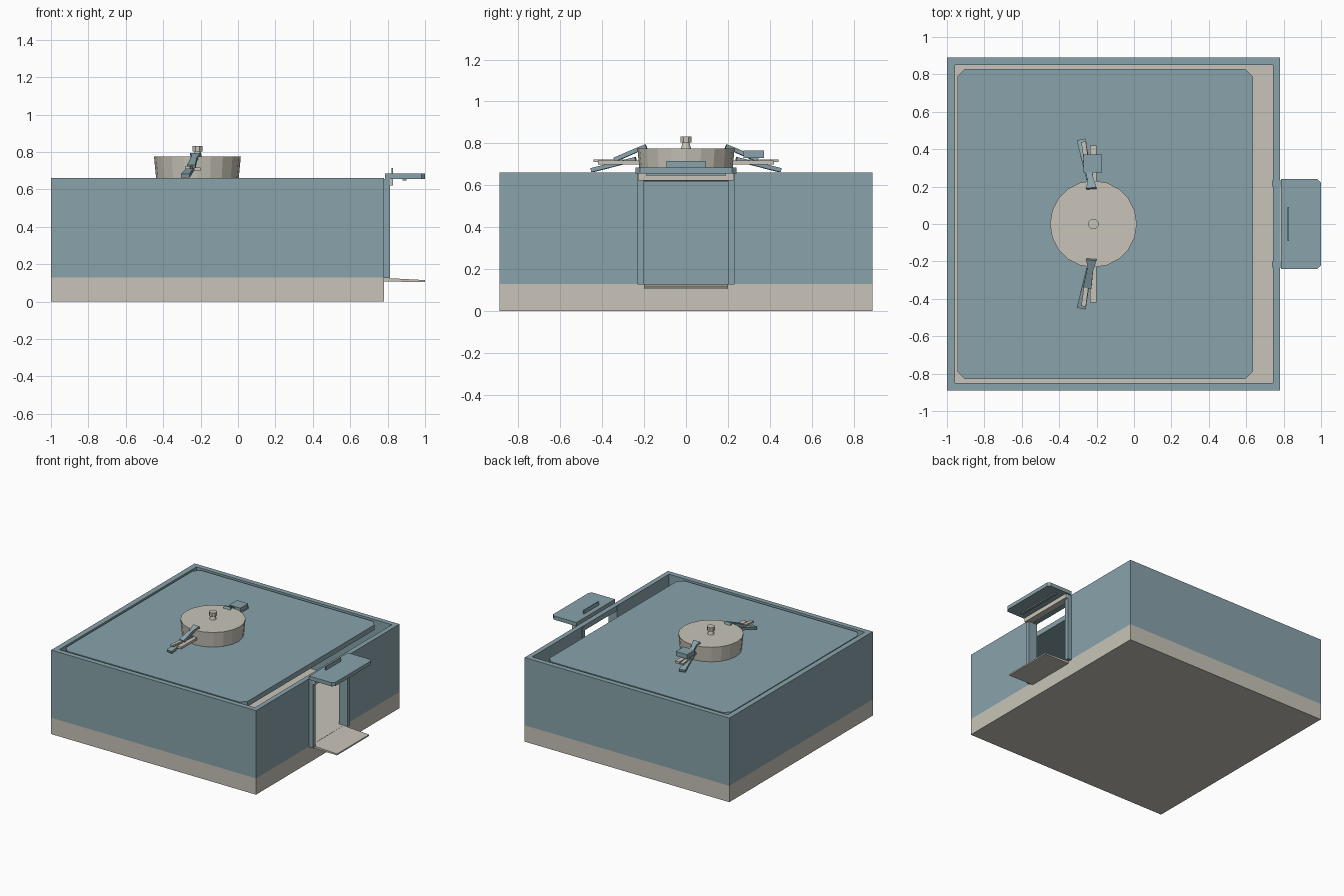
import bpy, bmesh
from math import pi
from mathutils import Vector

old = bpy.data.objects.get("Cube")
if old:
    bpy.data.objects.remove(old, do_unlink=True)


def material(name, rgb):
    m = bpy.data.materials.new(name)
    m.use_nodes = True
    m.diffuse_color = (*rgb, 1)
    m.node_tree.nodes["Principled BSDF"].inputs["Base Color"].default_value = (*rgb, 1)
    return m


BLUE = material("grey blue", (0.25, 0.37, 0.41))
BEIGE = material("warm beige", (0.58, 0.55, 0.48))


def finish(name, bm, mat):
    bmesh.ops.recalc_face_normals(bm, faces=bm.faces)
    me = bpy.data.meshes.new(name)
    bm.to_mesh(me)
    bm.free()
    ob = bpy.data.objects.new(name, me)
    bpy.context.scene.collection.objects.link(ob)
    if mat:
        me.materials.append(mat)
    return ob


def box(name, x, y, z, mat):
    """Box from three (low, high) ranges."""
    bm = bmesh.new()
    bmesh.ops.create_cube(bm, size=1)
    for v in bm.verts:
        for i, (lo, hi) in enumerate((x, y, z)):
            v.co[i] = lo if v.co[i] < 0 else hi
    return finish(name, bm, mat)


def prism(name, points, direction, mat):
    """Extrude a flat outline along a direction."""
    bm = bmesh.new()
    face = bm.faces.new([bm.verts.new(p) for p in points])
    new = bmesh.ops.extrude_face_region(bm, geom=[face])["geom"]
    verts = [g for g in new if isinstance(g, bmesh.types.BMVert)]
    bmesh.ops.translate(bm, verts=verts, vec=direction)
    return finish(name, bm, mat)


def cone(name, x, z0, z1, r0, r1, sides, mat, turn=0):
    bm = bmesh.new()
    bmesh.ops.create_cone(bm, cap_ends=True, segments=sides,
                          radius1=r0, radius2=r1, depth=z1 - z0)
    ob = finish(name, bm, mat)
    ob.location = (x, 0, (z0 + z1) / 2)
    ob.rotation_euler.z = turn
    return ob


def bar(name, start, end, w0, w1, thick, mat):
    """Straight tapering bar between two points."""
    a, b = Vector(start), Vector(end)
    along = (b - a).normalized()
    side = along.cross(Vector((0, 0, 1))).normalized()
    up = side.cross(along) * thick
    pts = [a + side * w0 / 2, a - side * w0 / 2, b - side * w1 / 2, b + side * w1 / 2]
    return prism(name, [p - up / 2 for p in pts], up, mat)


def cut(target, cutter):
    cutter.hide_render = True
    mod = target.modifiers.new("cut", "BOOLEAN")
    mod.object = cutter
    mod.operation = "DIFFERENCE"
    mod.solver = "EXACT"
    bpy.context.view_layer.objects.active = target
    bpy.ops.object.modifier_apply(modifier=mod.name)
    bpy.data.objects.remove(cutter, do_unlink=True)


# Tub: solid base with a hollow wall ring and a doorway in one side
box("base", (-1, 0.78), (-0.89, 0.89), (0, 0.128), BEIGE)
wall = box("wall", (-1, 0.78), (-0.89, 0.89), (0.128, 0.66), BLUE)
cut(wall, box("cavity_cutter", (-0.957, 0.742), (-0.85, 0.85), (0, 1), None))
cut(wall, box("door_cutter", (0.7, 0.9), (-0.2, 0.2), (0, 0.62), None))

# Lid: thin panel with clipped corners
lx0, lx1, ly, c = -0.945, 0.635, 0.83, 0.042
outline = [(lx0 + c, -ly), (lx1 - c, -ly), (lx1, -ly + c), (lx1, ly - c),
           (lx1 - c, ly), (lx0 + c, ly), (lx0, ly - c), (lx0, -ly + c)]
prism("lid", [(x, y, 0.615) for x, y in outline], (0, 0, 0.04), BLUE)

# Doorway: jambs, lintel, ramp and canopy
for s, label in ((1, "back"), (-1, "front")):
    box("jamb_" + label, (0.738, 0.812), sorted((s * 0.2, s * 0.232)), (0.125, 0.655), BLUE)
box("lintel", (0.775, 0.83), (-0.23, 0.23), (0.622, 0.655), BEIGE)
prism("ramp", [(0.775, -0.2, 0.127), (1, -0.2, 0.115), (1, -0.2, 0.104), (0.775, -0.2, 0.108)],
      (0, 0.4, 0), BEIGE)
canopy = [(0.785, -0.24), (0.98, -0.24), (1, -0.22), (1, 0.22), (0.98, 0.24), (0.785, 0.24)]
prism("canopy", [(x, y, 0.656) for x, y in canopy], (0, 0, 0.029), BLUE)
box("canopy_rib", (0.88, 0.9), (-0.19, 0.19), (0.647, 0.66), BLUE)
box("canopy_fin", (0.822, 0.829), (-0.092, 0.092), (0.68, 0.715), BLUE)

# Round cap with a knob
cx = -0.217
cone("cap", cx, 0.65, 0.775, 0.22, 0.232, 20, BEIGE)
cone("knob_stem", cx, 0.77, 0.805, 0.026, 0.015, 12, BEIGE)
cone("knob", cx, 0.803, 0.833, 0.029, 0.029, 8, BEIGE, pi / 8)

# Clamps on both sides of the cap
for s, label in ((1, "back"), (-1, "front")):
    bar("clamp_hook_" + label, (-0.228, s * 0.19, 0.786), (-0.232, s * 0.25, 0.762),
        0.055, 0.025, 0.02, BLUE)
    bar("clamp_lever_" + label, (-0.232, s * 0.225, 0.772), (-0.25, s * 0.34, 0.722),
        0.03, 0.045, 0.02, BLUE)
    bar("clamp_foot_" + label, (-0.24, s * 0.24, 0.725), (-0.282, s * 0.45, 0.672),
        0.03, 0.048, 0.02, BLUE)
    bar("clamp_rod_" + label, (-0.218, s * 0.2, 0.708), (-0.218, s * 0.42, 0.708),
        0.036, 0.036, 0.018, BEIGE)
    bar("clamp_pin_" + label, (-0.25, s * 0.3, 0.717), (-0.27, s * 0.44, 0.717),
        0.025, 0.025, 0.014, BEIGE)
box("clamp_latch", (-0.27, -0.172), (0.275, 0.372), (0.73, 0.765), BLUE)
